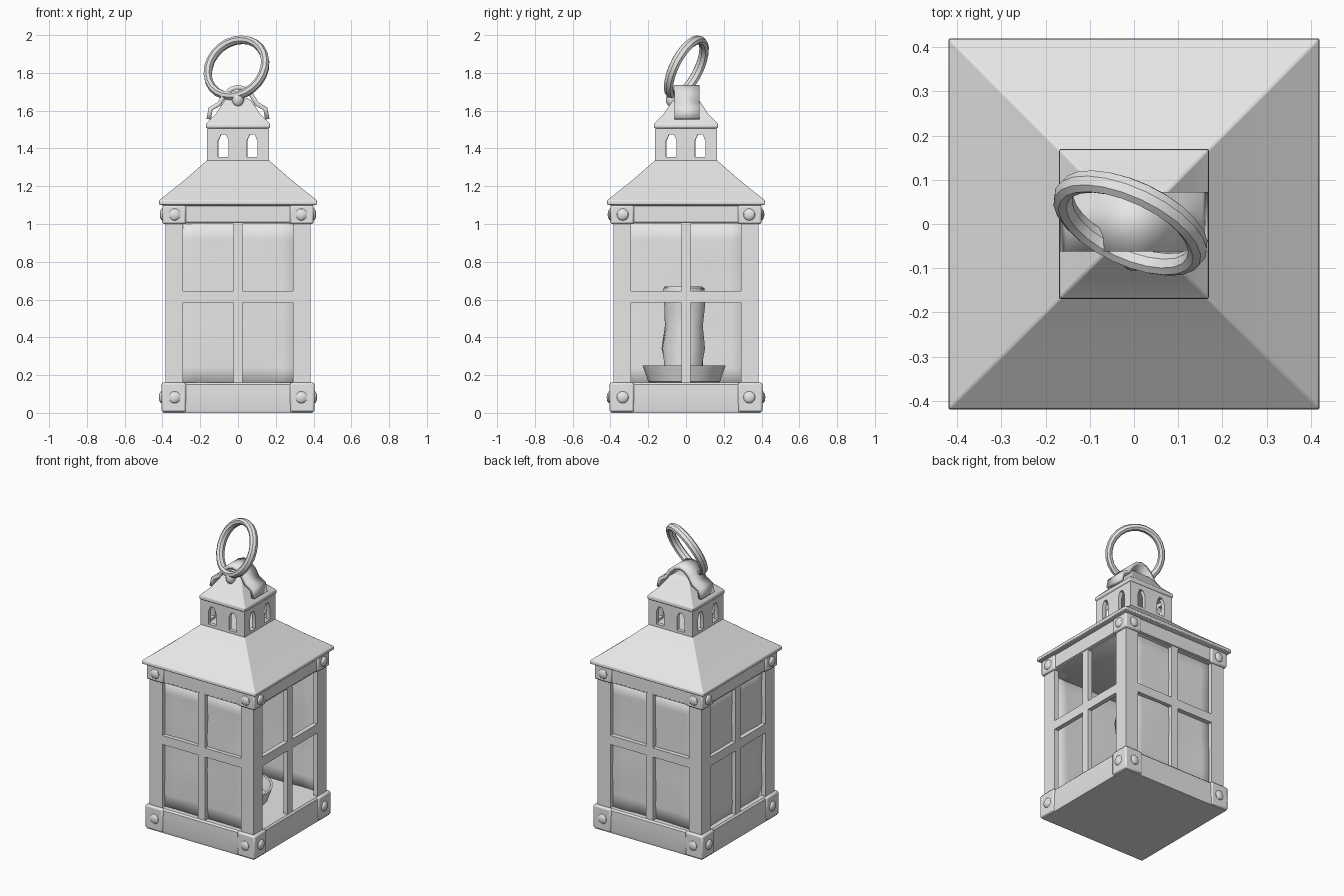
import bpy, bmesh, math, random
from mathutils import Matrix, Vector

random.seed(4)
old = bpy.data.objects.get("Cube")
if old:
    bpy.data.objects.remove(old)

grey = bpy.data.materials.new("grey_metal")
grey.use_nodes = True
tone = (0.8, 0.8, 0.8, 1)
grey.diffuse_color = tone
grey.node_tree.nodes["Principled BSDF"].inputs["Base Color"].default_value = tone
parts = []


def add_mesh(name, mesh, bevel=0):
    mesh.materials.clear()
    mesh.materials.append(grey)
    ob = bpy.data.objects.new(name, mesh)
    bpy.context.collection.objects.link(ob)
    if bevel:
        mod = ob.modifiers.new("soft_edges", 'BEVEL')
        mod.width = bevel
        mod.segments = 2
        mod.limit_method = 'ANGLE'
    parts.append(ob)
    return ob


def finish(name, bm, bevel=0):
    bmesh.ops.recalc_face_normals(bm, faces=bm.faces)
    mesh = bpy.data.meshes.new(name)
    bm.to_mesh(mesh)
    bm.free()
    return add_mesh(name, mesh, bevel)


def add_box(bm, lo, hi):
    lo, hi = Vector(lo), Vector(hi)
    m = Matrix.Translation((lo + hi) / 2) @ Matrix.Diagonal((*(hi - lo), 1))
    bmesh.ops.create_cube(bm, size=1, matrix=m)


def square_loft(name, levels, bevel=0):
    """Stack square rings given as (half width, height), capped at both ends."""
    bm = bmesh.new()
    rings = [[bm.verts.new((sx * h, sy * h, z)) for sx, sy in
              ((-1, -1), (1, -1), (1, 1), (-1, 1))] for h, z in levels]
    for a, b in zip(rings, rings[1:]):
        for i in range(4):
            j = (i + 1) % 4
            bm.faces.new((a[i], a[j], b[j], b[i]))
    bm.faces.new(rings[0][::-1])
    bm.faces.new(rings[-1])
    return finish(name, bm, bevel)


def lathe(name, profile, centre, sides=16, wobble=0):
    bm = bmesh.new()
    rings = []
    for r, z in profile:
        ring = []
        for i in range(sides):
            a = math.tau * i / sides
            rr = r + random.uniform(-wobble, wobble)
            ring.append(bm.verts.new((centre[0] + rr * math.cos(a), centre[1] + rr * math.sin(a), z)))
        rings.append(ring)
    for a, b in zip(rings, rings[1:]):
        for i in range(sides):
            j = (i + 1) % sides
            bm.faces.new((a[i], a[j], b[j], b[i]))
    bm.faces.new(rings[0])
    bm.faces.new(rings[-1])
    return finish(name, bm)


def rect(x0, x1, z0, z1):
    return [(x0, z0), (x1, z0), (x1, z1), (x0, z1)]


def pierced_panel(name, outlines, depth, half_thick, turn):
    """Upright plate with holes, turned to one of the four sides."""
    cu = bpy.data.curves.new(name, 'CURVE')
    cu.dimensions = '2D'
    cu.fill_mode = 'BOTH'
    cu.extrude = half_thick
    for pts in outlines:
        sp = cu.splines.new('POLY')
        sp.points.add(len(pts) - 1)
        for p, (x, z) in zip(sp.points, pts):
            p.co = (x, z, 0, 1)
        sp.use_cyclic_u = True
    tmp = bpy.data.objects.new(name + "_outline", cu)
    bpy.context.collection.objects.link(tmp)
    dg = bpy.context.evaluated_depsgraph_get()
    mesh = bpy.data.meshes.new_from_object(tmp.evaluated_get(dg))
    bpy.data.objects.remove(tmp)
    mesh.transform(turn @ Matrix.Translation((0, -depth, 0)) @ Matrix.Rotation(math.pi / 2, 4, 'X'))
    return add_mesh(name, mesh)


# Base, roof and vent cap
square_loft("base", [(0.395, 0), (0.4, 0.02), (0.395, 0.15), (0.385, 0.16)])
square_loft("top_band", [(0.375, 1.0), (0.39, 1.01), (0.39, 1.11)])
square_loft("roof", [(0.385, 1.095), (0.42, 1.105), (0.418, 1.125), (0.28, 1.235), (0.16, 1.34)], 0.004)
square_loft("vent_cap", [(0.155, 1.5), (0.17, 1.512), (0.168, 1.532), (0.12, 1.58), (0.07, 1.655), (0.05, 1.665)], 0.004)

# Four sides: window frame, pane (one side stays open) and vent wall
side_names = ("front", "left", "back", "right")
window = [rect(-0.385, 0.385, 0.14, 1.02)]
window += [rect(x0, x0 + 0.265, z0, z1) for x0 in (-0.29, 0.025)
           for z0, z1 in ((0.16, 0.585), (0.645, 1.0))]
vent = [rect(-0.163, 0.163, 1.32, 1.52)]
for c in (-0.077, 0.075):
    vent.append([(c - 0.028, 1.355), (c + 0.028, 1.355), (c + 0.028, 1.44),
                 (c + 0.012, 1.475), (c - 0.012, 1.475), (c - 0.028, 1.44)])
for k, side in enumerate(side_names):
    turn = Matrix.Rotation(k * math.pi / 2, 4, 'Z')
    pierced_panel(side + "_window_frame", window, 0.37, 0.015, turn)
    pierced_panel(side + "_vent_wall", vent, 0.15, 0.013, turn)
    if side == "left":
        continue
    bm = bmesh.new()
    place = turn @ Matrix.Translation((0, -0.357, 0.58)) @ Matrix.Rotation(math.pi / 2, 4, 'X')
    bmesh.ops.create_grid(bm, x_segments=6, y_segments=8, size=1,
                          matrix=place @ Matrix.Diagonal((0.35, 0.45, 1, 1)))
    out = turn @ Vector((0, -1, 0))
    for v in bm.verts:
        v.co += out * random.uniform(-0.006, 0.006)
    pane = finish(side + "_pane", bm)
    pane.modifiers.new("thickness", 'SOLIDIFY').thickness = 0.008

# Corner brackets with domed rivets
blocks, rivets = bmesh.new(), bmesh.new()
for sx in (-1, 1):
    for sy in (-1, 1):
        for z0, z1, reach in ((0.005, 0.16, 0.405), (1.0, 1.1, 0.4)):
            x = sorted((sx * 0.275, sx * reach))
            y = sorted((sy * 0.275, sy * reach))
            add_box(blocks, (x[0], y[0], z0), (x[1], y[1], z1))
            mid = (z0 + z1) / 2
            for p, axis in (((sx * reach, sy * 0.335, mid), 0), ((sx * 0.335, sy * reach, mid), 1)):
                scale = [0.032, 0.032, 0.032, 1]
                scale[axis] = 0.015
                bmesh.ops.create_uvsphere(rivets, u_segments=10, v_segments=6, radius=1,
                                          matrix=Matrix.Translation(p) @ Matrix.Diagonal(scale))
finish("corner_brackets", blocks, 0.01)
finish("rivets", rivets)

# Candle standing in a dish
spot = (0, -0.01)
lathe("candle_dish", [(0.17, 0.155), (0.19, 0.165), (0.22, 0.25), (0.205, 0.25), (0.18, 0.18)], spot, 20)
lathe("candle", [(0.11, 0.17), (0.1, 0.26), (0.115, 0.34), (0.1, 0.46), (0.11, 0.56),
                 (0.11, 0.63), (0.115, 0.66), (0.1, 0.67), (0.07, 0.655)], spot, 14, 0.008)
lathe("wick", [(0.008, 0.65), (0.008, 0.69)], spot, 6)

# Arched strap over the cap
half = [(0.155, 1.555), (0.145, 1.61), (0.1, 1.635), (0.07, 1.685), (0.035, 1.715)]
path = [(-x, z) for x, z in half] + [(0, 1.725)] + half[::-1]
bm = bmesh.new()
rows = [(bm.verts.new((x, -0.062, z)), bm.verts.new((x, 0.072, z))) for x, z in path]
for a, b in zip(rows, rows[1:]):
    bm.faces.new((a[0], b[0], b[1], a[1]))
strap = finish("strap", bm)
strap.modifiers.new("thickness", 'SOLIDIFY').thickness = 0.024
strap.modifiers["thickness"].offset = 0

# Knob on the front of the strap
bm = bmesh.new()
bmesh.ops.create_uvsphere(bm, u_segments=12, v_segments=8, radius=0.032,
                          matrix=Matrix.Translation((0, -0.075, 1.66)) @ Matrix.Diagonal((1, 1, 1.3, 1)))
finish("knob", bm)

# Tilted carrying ring
tilt = math.radians(25)
u = Vector((math.cos(tilt), -math.sin(tilt), 0))
lean = Vector((math.sin(tilt), math.cos(tilt), 0))
v = lean * math.sin(tilt) + Vector((0, 0, math.cos(tilt)))
centre = Vector((-0.008, 0.002, 1.826))
bm = bmesh.new()
loops = []
for i in range(24):
    a = math.tau * i / 24
    d = u * math.cos(a) + v * math.sin(a)
    loops.append([bm.verts.new(centre + d * (0.165 + 0.022 * math.cos(b)) + u.cross(v) * 0.028 * math.sin(b))
                  for b in (math.tau * j / 8 for j in range(8))])
for i in range(24):
    for j in range(8):
        a, b, n = loops[i], loops[(i + 1) % 24], (j + 1) % 8
        bm.faces.new((a[j], b[j], b[n], a[n]))
finish("carrying_ring", bm)

# Smooth shading with sharp edges kept
bpy.ops.object.select_all(action='DESELECT')
for ob in parts:
    ob.select_set(True)
bpy.context.view_layer.objects.active = parts[0]
bpy.ops.object.shade_smooth_by_angle(angle=math.radians(35))
